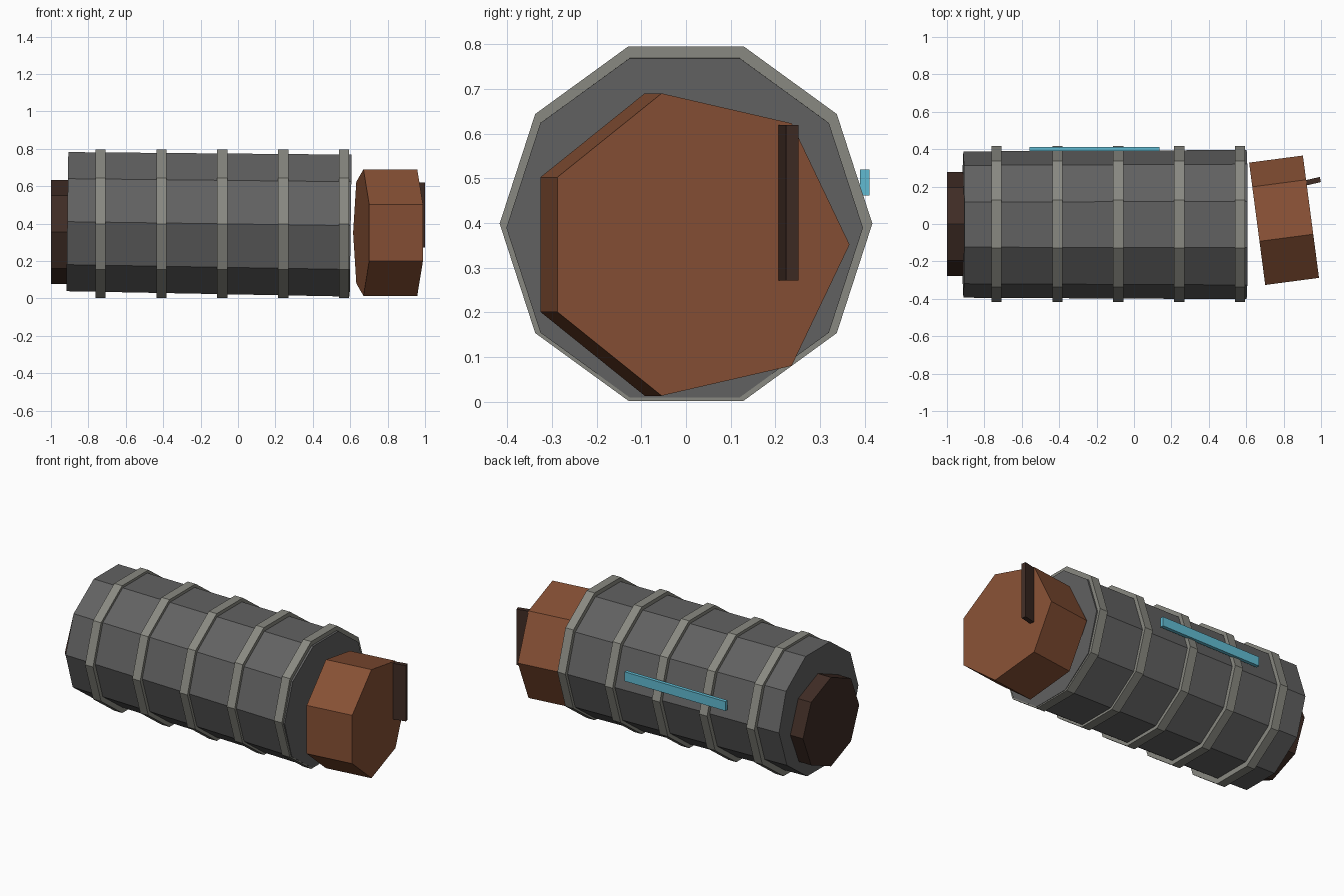
import bpy
from math import radians, pi
from mathutils import Matrix

if "Cube" in bpy.data.objects:
    bpy.data.objects.remove(bpy.data.objects["Cube"])


def mat(name, rgb):
    m = bpy.data.materials.new(name)
    m.diffuse_color = (*rgb, 1)
    m.use_nodes = True
    m.node_tree.nodes["Principled BSDF"].inputs["Base Color"].default_value = m.diffuse_color
    return m


dark = mat("dark_grey", (0.12, 0.12, 0.12))
light = mat("light_grey", (0.25, 0.25, 0.22))
rust = mat("rust", (0.24, 0.08, 0.035))
brown = mat("dark_brown", (0.05, 0.025, 0.018))
blue = mat("blue", (0.12, 0.5, 0.65))


def finish(name, m):
    o = bpy.context.object
    o.name = name
    o.data.materials.append(m)
    return o


def prism(name, sides, center, length, r_left, r_right, m, pitch=0, yaw=0):
    """Flat-sided drum along x with its first corner on +y."""
    bpy.ops.mesh.primitive_cone_add(vertices=sides, radius1=r_left,
                                    radius2=r_right, depth=length)
    o = finish(name, m)
    # Cone corner 0 lies on +y; turning about y keeps it there
    rot = (Matrix.Rotation(radians(yaw), 4, 'Z')
           @ Matrix.Rotation(radians(pitch), 4, 'Y')
           @ Matrix.Rotation(pi / 2, 4, 'Y'))
    o.data.transform(Matrix.Translation(center) @ rot)
    return o


def box(name, center, size, m, yaw=0):
    bpy.ops.mesh.primitive_cube_add(size=1, location=center,
                                    rotation=(0, 0, radians(yaw)))
    o = finish(name, m)
    o.scale = size
    return o


# Ten-sided barrel body, slightly tilted
prism("barrel_body", 10, (-0.155, -0.003, 0.4), 1.515, 0.391, 0.399, dark, pitch=0.8)

# Raised hoops
for i in range(5):
    prism(f"hoop_{i + 1}", 10, (-0.735 + 0.3255 * i, 0, 0.399),
          0.055, 0.417, 0.417, light)

# Skewed lid at the right end with its handle
prism("end_lid", 7, (0.8045, 0.003, 0.352), 0.29, 0.347, 0.347, rust, yaw=7.5)
box("lid_handle", (0.945, 0.226, 0.446), (0.105, 0.028, 0.348), brown, yaw=13)

# Plug at the left end
prism("end_plug", 8, (-0.92, 0, 0.355), 0.16, 0.277, 0.277, brown)

# Blue strip on the back side
box("side_strip", (-0.212, 0.4, 0.491), (0.695, 0.022, 0.058), blue)
